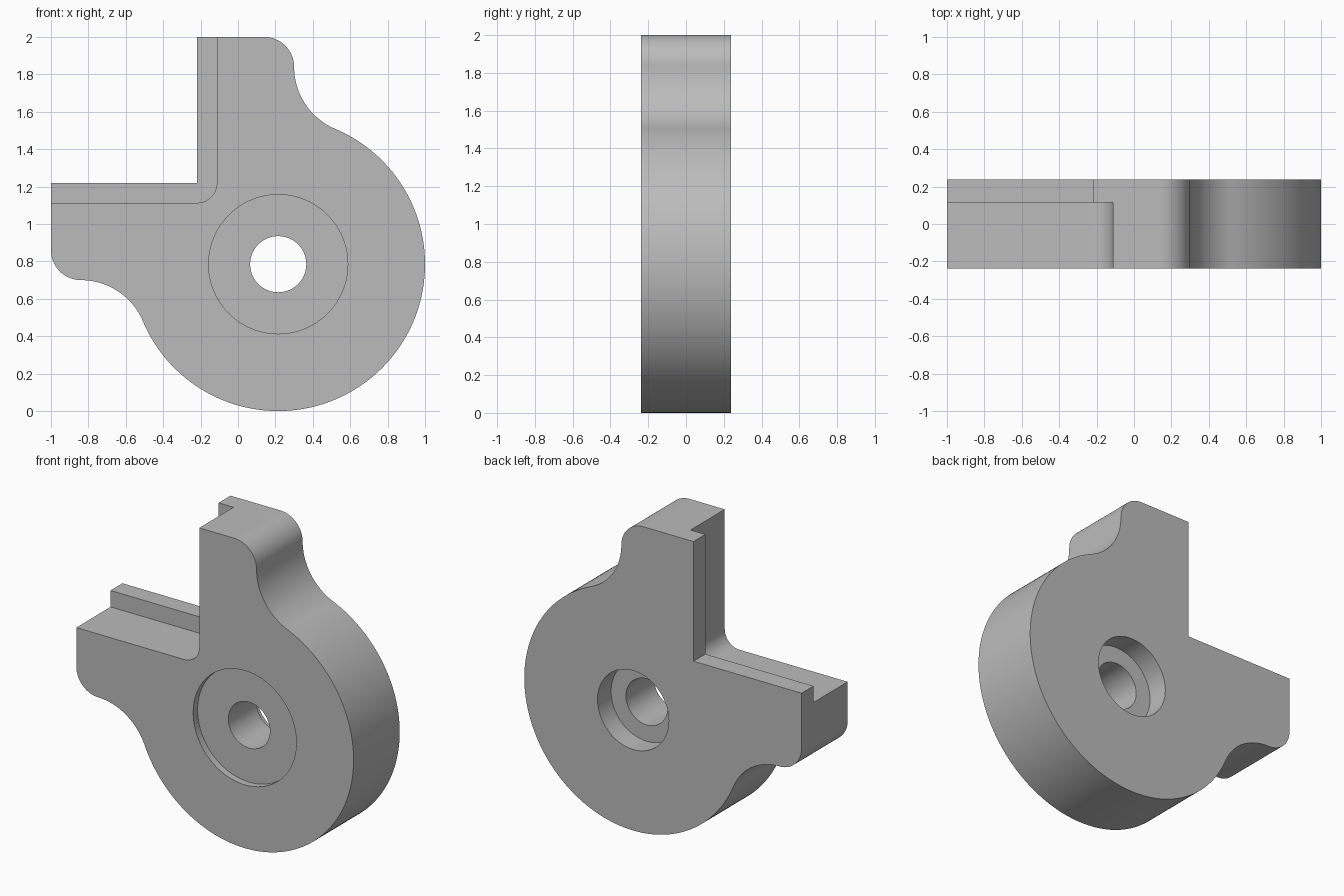
import bpy, bmesh
from math import sin, cos, radians, atan2, degrees

if "Cube" in bpy.data.objects:
    bpy.data.objects.remove(bpy.data.objects["Cube"], do_unlink=True)

HUB_X, HUB_Z, HUB_R = 0.215, 0.785, 0.785
HALF = 0.2375          # half thickness
END = 1.215            # arm end, measured from the hub centre
LIP, POCKET = 0.435, 0.328


def arc(cu, cv, r, start, stop, n):
    angles = [radians(start + (stop - start) * i / n) for i in range(n + 1)]
    return [(cu + r * cos(a), cv + r * sin(a)) for a in angles]


def prism(name, outline, y0, y1):
    """Extrude an outline, given around the hub centre, from y0 to y1."""
    bm = bmesh.new()
    verts = [bm.verts.new((u + HUB_X, y0, v + HUB_Z)) for u, v in outline]
    face = bm.faces.new(verts)
    new = bmesh.ops.extrude_face_region(bm, geom=[face])["geom"]
    moved = [g for g in new if isinstance(g, bmesh.types.BMVert)]
    bmesh.ops.translate(bm, vec=(0, y1 - y0, 0), verts=moved)
    bmesh.ops.recalc_face_normals(bm, faces=bm.faces)
    mesh = bpy.data.meshes.new(name)
    bm.to_mesh(mesh)
    bm.free()
    obj = bpy.data.objects.new(name, mesh)
    bpy.context.collection.objects.link(obj)
    return obj


def disc(name, r, y0, y1):
    return prism(name, arc(0, 0, r, 0, 360, 96)[:-1], y0, y1)


# Half outline: arm end, rounded corner, hollow fillet, hub rim to the diagonal
cu, cv = 0.445, 1.055
touch = degrees(atan2(cv, cu))
half = [(-LIP, END)]
half += arc(-0.075, cv, 0.16, 90, 0, 20)
half += arc(cu, cv, 0.36, 180, 180 + touch, 24)[1:]
half += arc(0, 0, HUB_R, touch, -45, 56)[1:]

# Mirror across the diagonal and close at the inner corner
outline = half + [(-v, -u) for u, v in reversed(half[:-1])] + [(-LIP, LIP)]
body = prism("bracket_body", outline, -HALF, HALF)

# Front pocket that leaves a thin lip at the back of both arms
pocket = [(-2, 2), (-2, POCKET)]
pocket += arc(-LIP, LIP, LIP - POCKET, -90, 0, 16)
pocket += [(-POCKET, 2)]

cutters = [
    prism("pocket_cutter", pocket, -1, 0.115),
    disc("bore_cutter", 0.15, -1, 1),
    disc("front_recess_cutter", 0.372, -1, -HALF + 0.045),
    disc("back_recess_cutter", 0.257, HALF - 0.14, 1),
]
for cutter in cutters:
    cutter.hide_render = True
    mod = body.modifiers.new(cutter.name, "BOOLEAN")
    mod.operation = "DIFFERENCE"
    mod.solver = "EXACT"
    mod.object = cutter

# Bake the cuts and discard the cutters
graph = bpy.context.evaluated_depsgraph_get()
baked = bpy.data.meshes.new_from_object(body.evaluated_get(graph))
body.modifiers.clear()
body.data = baked
for cutter in cutters:
    bpy.data.objects.remove(cutter, do_unlink=True)

# Plain grey material
grey = bpy.data.materials.new("grey_metal")
grey.use_nodes = True
colour = (0.5, 0.5, 0.5, 1)
grey.diffuse_color = colour
grey.node_tree.nodes["Principled BSDF"].inputs["Base Color"].default_value = colour
body.data.materials.clear()
body.data.materials.append(grey)

# Smooth curved walls, sharp edges
for obj in bpy.context.selected_objects:
    obj.select_set(False)
body.select_set(True)
bpy.context.view_layer.objects.active = body
bpy.ops.object.shade_smooth_by_angle(angle=radians(30))
